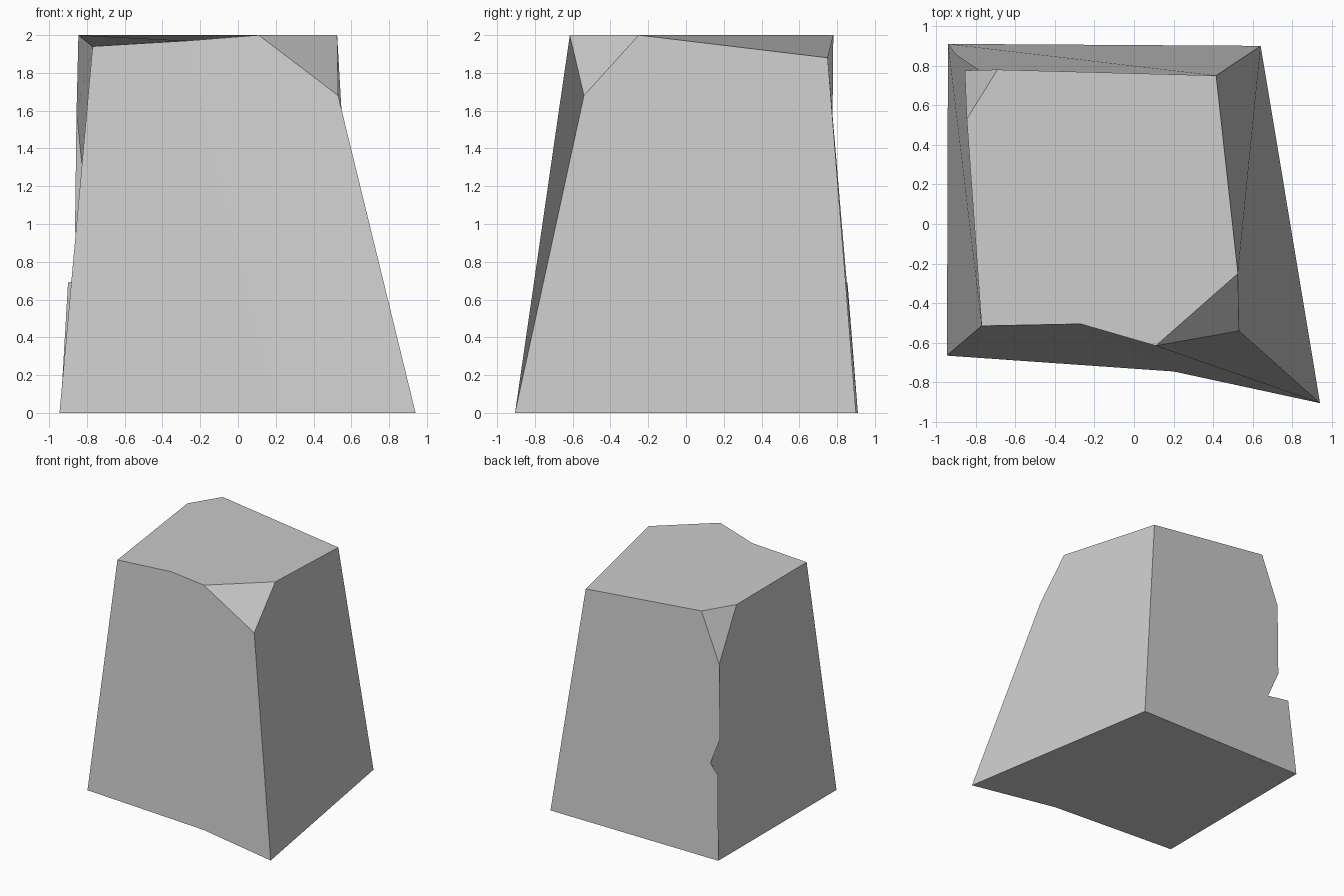
import bpy
import bmesh

default_cube = bpy.data.objects.get("Cube")
if default_cube:
    bpy.data.objects.remove(default_cube, do_unlink=True)


def make_material(name, color):
    material = bpy.data.materials.new(name)
    material.use_nodes = True
    material.diffuse_color = color
    shader = material.node_tree.nodes["Principled BSDF"]
    shader.inputs["Base Color"].default_value = color
    return material


def build_solid(name, corners, sides, material):
    """Make a flat-shaded solid from named corners and polygon sides."""
    mesh = bpy.data.meshes.new(name)
    bm = bmesh.new()
    verts = {key: bm.verts.new(co) for key, co in corners.items()}
    for side in sides.values():
        bm.faces.new([verts[key] for key in side.split()])
    bmesh.ops.recalc_face_normals(bm, faces=bm.faces)
    bm.to_mesh(mesh)
    bm.free()
    mesh.materials.append(material)
    obj = bpy.data.objects.new(name, mesh)
    bpy.context.collection.objects.link(obj)
    return obj


stone_grey = make_material("stone grey", (0.6, 0.6, 0.6, 1))

corners = {
    # Footprint, with a shallow fold in the front side
    "foot_front_right": (-.945, -.665, 0),
    "foot_front_fold": (.2, -.745, 0),
    "foot_front_left": (.94, -.905, 0),
    "foot_back_left": (.64, .9, 0),
    "foot_back_right": (-.94, .91, 0),
    # Uneven top rim
    "rim_front_right": (-.77, -.515, 1.94),
    "rim_front_fold": (-.27, -.505, 1.97),
    "rim_back_left": (.415, .75, 1.88),
    # Chip on the front left corner
    "front_chip_a": (.11, -.615, 2),
    "front_chip_b": (.525, -.25, 2),
    "front_chip_low": (.53, -.54, 1.68),
    # Chip on the back right corner
    "back_chip_a": (-.69, .78, 2),
    "back_chip_b": (-.845, .53, 2),
    "back_chip_low": (-.855, .776, 1.59),
    # Notch in the back right edge
    "notch_top": (-.863, .776, .96),
    "notch_deep": (-.765, .765, .725),
    "notch_low": (-.9, .855, .69),
}

notched_edge = "back_chip_low notch_top notch_deep notch_low foot_back_right"

sides = {
    "underside": "foot_front_right foot_front_fold foot_front_left "
                 "foot_back_left foot_back_right",
    "top": "rim_front_right rim_front_fold front_chip_a front_chip_b "
           "rim_back_left back_chip_a back_chip_b",
    "front_inner": "foot_front_right foot_front_fold rim_front_fold "
                   "rim_front_right",
    "front_outer": "foot_front_fold foot_front_left front_chip_low "
                   "front_chip_a rim_front_fold",
    "left": "foot_front_left foot_back_left rim_back_left front_chip_b "
            "front_chip_low",
    "back": "foot_back_left rim_back_left back_chip_a " + notched_edge,
    "right": "foot_front_right rim_front_right back_chip_b " + notched_edge,
    "front_chip": "front_chip_a front_chip_b front_chip_low",
    "back_chip": "back_chip_a back_chip_b back_chip_low",
}

# Chipped, tapering stone block
build_solid("chipped_stone_block", corners, sides, stone_grey)
